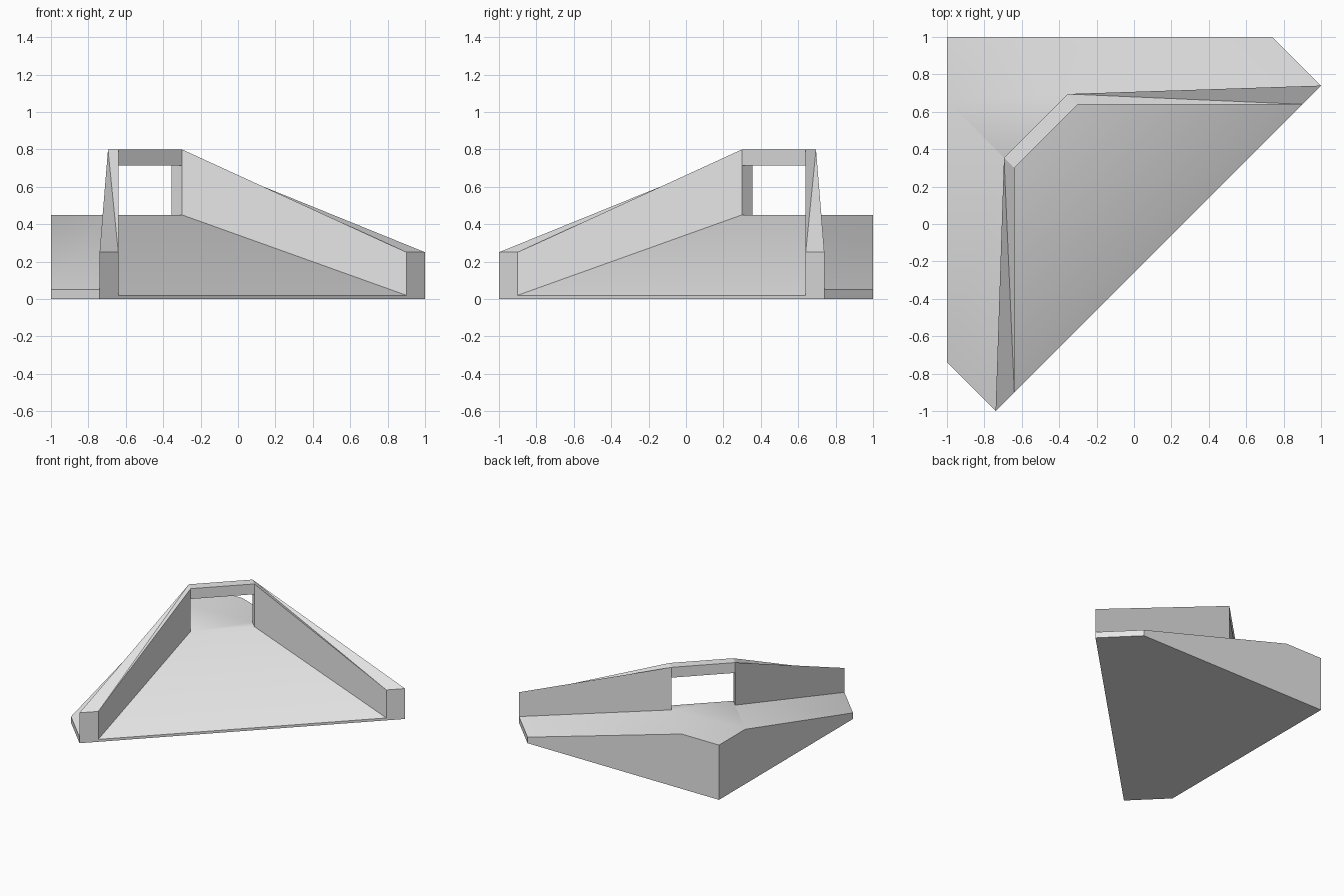
import bpy, bmesh, math
from mathutils import Vector

cube = bpy.data.objects.get("Cube")
if cube:
    bpy.data.objects.remove(cube, do_unlink=True)

GREY = (0.8, 0.8, 0.8, 1.0)
mat = bpy.data.materials.new("plain grey")
mat.use_nodes = True
mat.diffuse_color = GREY
mat.node_tree.nodes["Principled BSDF"].inputs["Base Color"].default_value = GREY

# Plan points of one wing; the other wing is their reflection in the diagonal
PLAN = {
    "corner": (-1, 1), "bend": (-0.66, 1), "tip": (0.74, 1),
    "out_end": (1, 0.74), "in_end": (0.9, 0.64),
    "out_gate": (-0.355, 0.695), "in_gate": (-0.3, 0.64),
}
DECK, LIP, SILL, END, BEAM, TOP = 0.45, 0.05, 0.02, 0.25, 0.715, 0.8


def pt(name, z, flip=False):
    x, y = PLAN[name]
    return Vector((-y, -x, z)) if flip else Vector((x, y, z))


def reflect(face):
    return [Vector((-p.y, -p.x, p.z)) for p in reversed(face)]


def build(name, faces):
    bm = bmesh.new()
    for face in faces:
        bm.faces.new([bm.verts.new(p) for p in face])
    bmesh.ops.remove_doubles(bm, verts=bm.verts, dist=0.0005)
    mesh = bpy.data.meshes.new(name)
    bm.to_mesh(mesh)
    bm.free()
    mesh.materials.append(mat)
    obj = bpy.data.objects.new(name, mesh)
    bpy.context.collection.objects.link(obj)
    bpy.ops.object.select_all(action="DESELECT")
    obj.select_set(True)
    bpy.context.view_layer.objects.active = obj
    bpy.ops.object.shade_smooth_by_angle(angle=math.radians(30))
    return obj


# Ramp base: outer slope, end lip and back skirt on each wing
wing = [
    [pt("out_end", LIP), pt("tip", LIP), pt("bend", DECK), pt("out_gate", DECK)],
    [pt("out_end", 0), pt("tip", 0), pt("tip", LIP), pt("out_end", LIP)],
    [pt("tip", 0), pt("corner", 0), pt("corner", DECK), pt("bend", DECK), pt("tip", LIP)],
]
# Shared corner deck, inner ramp, front sill and underside
shared = [
    [pt("corner", DECK), pt("bend", DECK, True), pt("out_gate", DECK, True),
     pt("in_gate", DECK, True), pt("in_gate", DECK), pt("out_gate", DECK), pt("bend", DECK)],
    [pt("in_gate", DECK, True), pt("in_end", SILL, True), pt("in_end", SILL), pt("in_gate", DECK)],
    [pt("in_end", 0, True), pt("in_end", 0), pt("in_end", SILL), pt("in_end", SILL, True)],
    [pt("corner", 0), pt("tip", 0), pt("out_end", 0), pt("in_end", 0),
     pt("in_end", 0, True), pt("out_end", 0, True), pt("tip", 0, True)],
]
build("ramp_base", wing + [reflect(f) for f in wing] + shared)

# Side walls, tapering down from the gate to the front
wall = [
    [pt("in_gate", DECK), pt("in_end", SILL), pt("in_end", END), pt("in_gate", TOP)],
    [pt("out_end", LIP), pt("out_gate", DECK), pt("out_gate", TOP), pt("out_end", END)],
    [pt("in_end", 0), pt("out_end", 0), pt("out_end", END), pt("in_end", END)],
    [pt("out_gate", TOP), pt("in_gate", TOP), pt("in_end", END)],
    [pt("out_gate", TOP), pt("in_end", END), pt("out_end", END)],
    [pt("out_gate", DECK), pt("in_gate", DECK), pt("in_gate", TOP), pt("out_gate", TOP)],
]
build("left_wall", wall)
build("right_wall", [reflect(f) for f in wall])

# Lintel across the gate opening
low = [pt("out_gate", BEAM, True), pt("in_gate", BEAM, True),
       pt("in_gate", BEAM), pt("out_gate", BEAM)]
high = [Vector((p.x, p.y, TOP)) for p in low]
sides = [[low[i], low[i + 1], high[i + 1], high[i]] for i in (0, 1, 2)]
sides.append([low[3], low[0], high[0], high[3]])
build("gate_lintel", sides + [high, low[::-1]])
